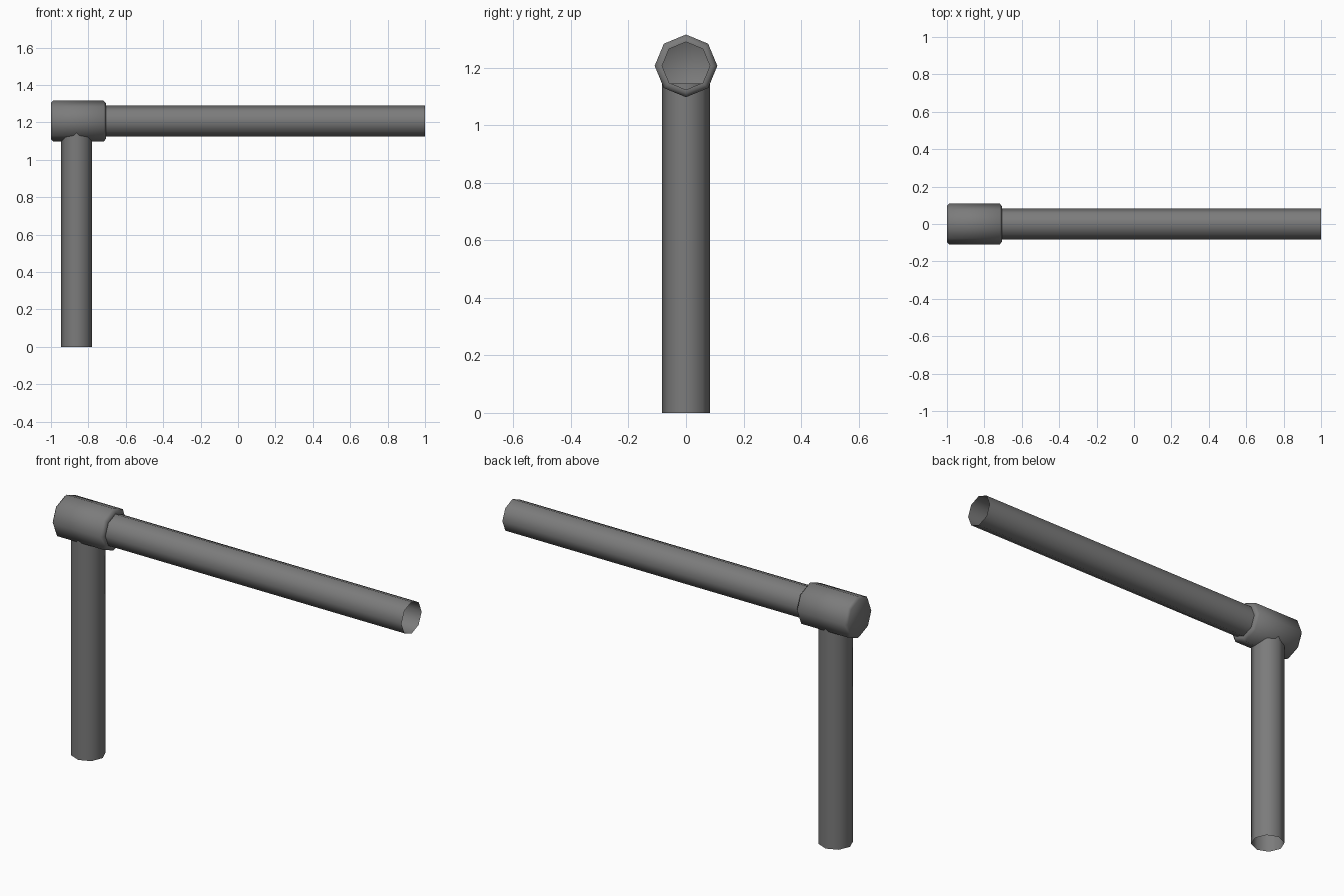
import bpy, bmesh, math
from mathutils import Matrix

if "Cube" in bpy.data.objects:
    bpy.data.objects.remove(bpy.data.objects["Cube"])

SIDES = 8

metal = bpy.data.materials.new("dark grey metal")
metal.diffuse_color = (0.2, 0.2, 0.2, 1)
metal.use_nodes = True
metal.node_tree.nodes["Principled BSDF"].inputs["Base Color"].default_value = metal.diffuse_color


def lathe(name, profile, matrix, cap_start=False):
    """Octagonal tube through (position, radius) rings along local z."""
    bm = bmesh.new()
    rings = []
    for h, r in profile:
        rings.append([bm.verts.new((r * math.cos(2 * math.pi * i / SIDES),
                                    r * math.sin(2 * math.pi * i / SIDES), h))
                      for i in range(SIDES)])
    for a, b in zip(rings, rings[1:]):
        for i in range(SIDES):
            j = (i + 1) % SIDES
            bm.faces.new((a[i], a[j], b[j], b[i]))
    if cap_start:
        bm.faces.new(rings[0][::-1])
    bm.transform(matrix)
    for f in bm.faces:
        f.smooth = True
    mesh = bpy.data.meshes.new(name)
    bm.to_mesh(mesh)
    bm.free()
    mesh.set_sharp_from_angle(angle=math.radians(50))
    mesh.materials.append(metal)
    ob = bpy.data.objects.new(name, mesh)
    bpy.context.collection.objects.link(ob)
    return ob


AXIS_Z = 1.207
along_x = Matrix.Translation((0, 0, AXIS_Z)) @ Matrix.Rotation(math.pi / 2, 4, 'Y')

# long horizontal pipe, open at the far end
lathe("horizontal_pipe", [(-0.75, 0.083), (1.0, 0.083)], along_x)

# elbow fitting: closed bevelled outer end, stepped collar at the pipe
lathe("elbow_fitting",
      [(-1.0, 0.097), (-0.988, 0.109), (-0.718, 0.109), (-0.706, 0.095), (-0.706, 0.083)],
      along_x, cap_start=True)

# vertical pipe, open at the bottom, reaching into the fitting
lathe("vertical_pipe", [(0, 0.083), (1.145, 0.083)], Matrix.Translation((-0.863, 0, 0)))
